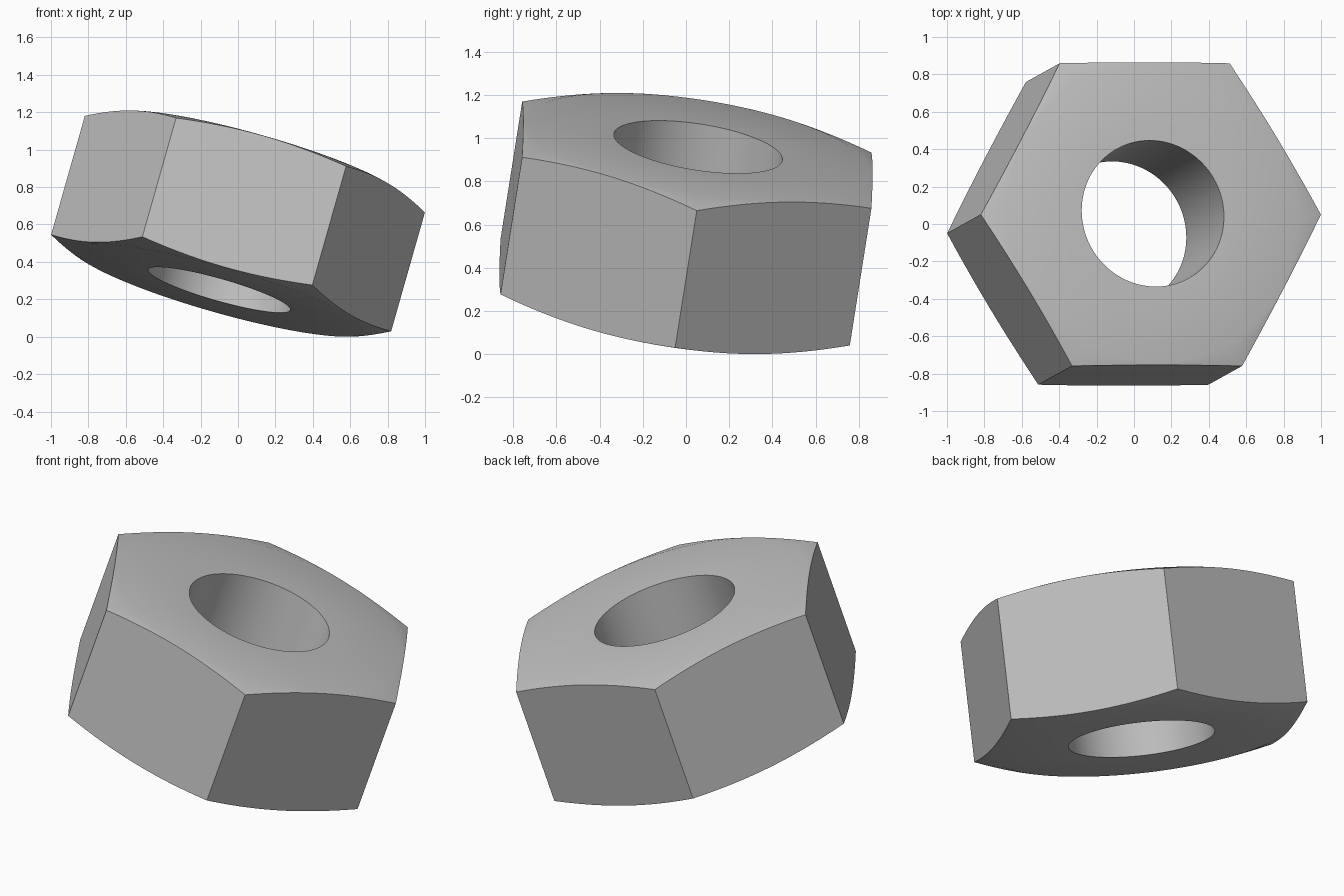
import bpy, bmesh, math
from mathutils import Vector, Matrix

cube = bpy.data.objects.get("Cube")
if cube:
    bpy.data.objects.remove(cube, do_unlink=True)

# Nut dimensions
CORNER = 0.945                                  # centre to corner
FLAT = CORNER * math.cos(math.pi / 6)           # centre to side face
BORE = 0.395
HALF = 0.373                                    # half thickness at the flat
EDGE_HALF = 0.334                               # half thickness at the corners
RIM = 0.808                                     # where the chamfer begins
STEPS = 144
SLOPE = (HALF - EDGE_HALF) / (CORNER - RIM)


def section(angle):
    """Closed radius/height profile of the nut at one angle."""
    sector = math.pi / 3
    outer = FLAT / math.cos(angle % sector - sector / 2)
    edge = HALF - SLOPE * (outer - RIM)
    upper = [(BORE, HALF), (RIM, HALF), (outer, edge)]
    return upper + [(r, -h) for r, h in reversed(upper)]


# Sweep the profile around the axis
bm = bmesh.new()
rings = []
for i in range(STEPS):
    a = math.tau * i / STEPS
    rings.append([bm.verts.new((r * math.cos(a), r * math.sin(a), h))
                  for r, h in section(a)])
for i, ring in enumerate(rings):
    after = rings[(i + 1) % STEPS]
    for j in range(len(ring)):
        k = (j + 1) % len(ring)
        bm.faces.new((ring[j], ring[k], after[k], after[j]))
bmesh.ops.recalc_face_normals(bm, faces=bm.faces)

# Tilt it to its resting pose
axis = Vector((0.27, 0.15, 0.951)).normalized()
corner = Vector((0.91, 0.0, -0.256))
corner = (corner - axis * corner.dot(axis)).normalized()
pose = Matrix((corner, axis.cross(corner), axis)).transposed().to_4x4()
bmesh.ops.transform(bm, matrix=pose, verts=bm.verts)
low = min(v.co.z for v in bm.verts)
bmesh.ops.translate(bm, vec=(0, 0, -low), verts=bm.verts)

mesh = bpy.data.meshes.new("hex_nut")
bm.to_mesh(mesh)
bm.free()
nut = bpy.data.objects.new("hex_nut", mesh)
bpy.context.collection.objects.link(nut)

# Plain grey metal
grey = bpy.data.materials.new("grey_metal")
grey.use_nodes = True
colour = (0.53, 0.53, 0.53, 1.0)
grey.diffuse_color = colour
grey.node_tree.nodes["Principled BSDF"].inputs["Base Color"].default_value = colour
mesh.materials.append(grey)

# Smooth bore and chamfer, crisp edges
bpy.ops.object.select_all(action='DESELECT')
nut.select_set(True)
bpy.context.view_layer.objects.active = nut
bpy.ops.object.shade_smooth_by_angle(angle=math.radians(30))
